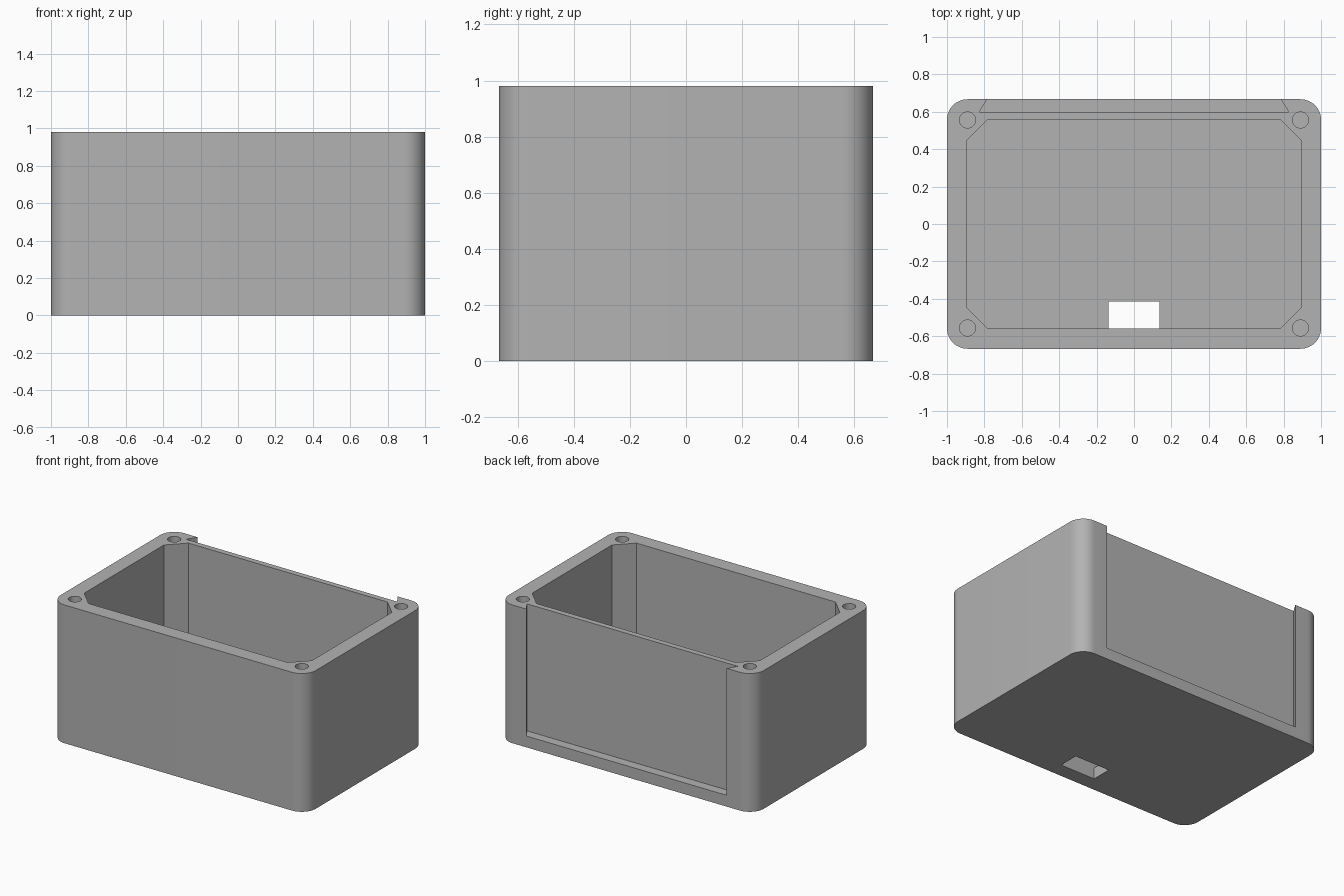
import bpy, bmesh, math

cube = bpy.data.objects.get("Cube")
if cube:
    bpy.data.objects.remove(cube, do_unlink=True)

HX, HY, H = 1.0, 0.667, 0.98      # half width, half depth, height
WALL, FLOOR, RADIUS = 0.107, 0.08, 0.11
IX, IY = HX - WALL, HY - WALL     # inner half sizes

grey = bpy.data.materials.new("plain grey")
colour = (0.45, 0.45, 0.45, 1)
grey.diffuse_color = colour
grey.use_nodes = True
grey.node_tree.nodes["Principled BSDF"].inputs["Base Color"].default_value = colour


def prism(name, outline, z0, z1):
    """Extrude a closed xy outline between two heights."""
    bm = bmesh.new()
    face = bm.faces.new([bm.verts.new((x, y, z0)) for x, y in outline])
    ext = bmesh.ops.extrude_face_region(bm, geom=[face])
    for v in ext["geom"]:
        if isinstance(v, bmesh.types.BMVert):
            v.co.z = z1
    bmesh.ops.recalc_face_normals(bm, faces=bm.faces)
    mesh = bpy.data.meshes.new(name)
    bm.to_mesh(mesh)
    bm.free()
    mesh.materials.append(grey)
    obj = bpy.data.objects.new(name, mesh)
    bpy.context.collection.objects.link(obj)
    return obj


def arc(cx, cy, r, start, sweep, steps):
    return [(cx + r * math.cos(start + sweep * i / steps),
             cy + r * math.sin(start + sweep * i / steps)) for i in range(steps + 1)]


# Body with rounded upright corners
corners = [(1, 1), (-1, 1), (-1, -1), (1, -1)]
outline = []
for i, (sx, sy) in enumerate(corners):
    outline += arc(sx * (HX - RADIUS), sy * (HY - RADIUS), RADIUS,
                   i * math.pi / 2, math.pi / 2, 12)
body = prism("box_body", outline, 0, H)

# Cavity with chamfered corners that leave screw pillars
c = 0.113
cavity = []
for i, (sx, sy) in enumerate(corners):
    pair = [(sx * IX, sy * (IY - c)), (sx * (IX - c), sy * IY)]
    cavity += pair if i % 2 == 0 else pair[::-1]
cutters = [prism("cavity_cutter", cavity, FLOOR, H + 0.1)]

# Dovetail slot for a sliding panel in the back wall
inner_y, over = 0.60, 0.02
flare = (0.827 - 0.785) / (HY - inner_y)
mouth = 0.785 - flare * over
cutters.append(prism("panel_slot_cutter",
                     [(-0.827, inner_y), (0.827, inner_y),
                      (mouth, HY + over), (-mouth, HY + over)], 0.08, H + 0.1))

# Cable opening in the floor, flush with the front inner wall
cutters.append(prism("cable_opening_cutter",
                     [(-0.137, -IY), (0.137, -IY), (0.137, -0.415), (-0.137, -0.415)],
                     -0.1, FLOOR + 0.1))

# Screw holes in the corner pillars
for sx, sy in corners:
    cutters.append(prism("screw_hole_cutter",
                         arc(sx * 0.89, sy * 0.556, 0.043, 0, math.tau, 32)[:-1],
                         H - 0.3, H + 0.1))

# Cut everything from the body, then drop the cutters
for cutter in cutters:
    mod = body.modifiers.new(cutter.name, "BOOLEAN")
    mod.operation = "DIFFERENCE"
    mod.solver = "EXACT"
    mod.object = cutter
    cutter.hide_render = True
bpy.context.view_layer.objects.active = body
body.select_set(True)
for mod in list(body.modifiers):
    bpy.ops.object.modifier_apply(modifier=mod.name)
for cutter in cutters:
    bpy.data.objects.remove(cutter, do_unlink=True)
bpy.ops.object.shade_smooth_by_angle(angle=math.radians(30))
